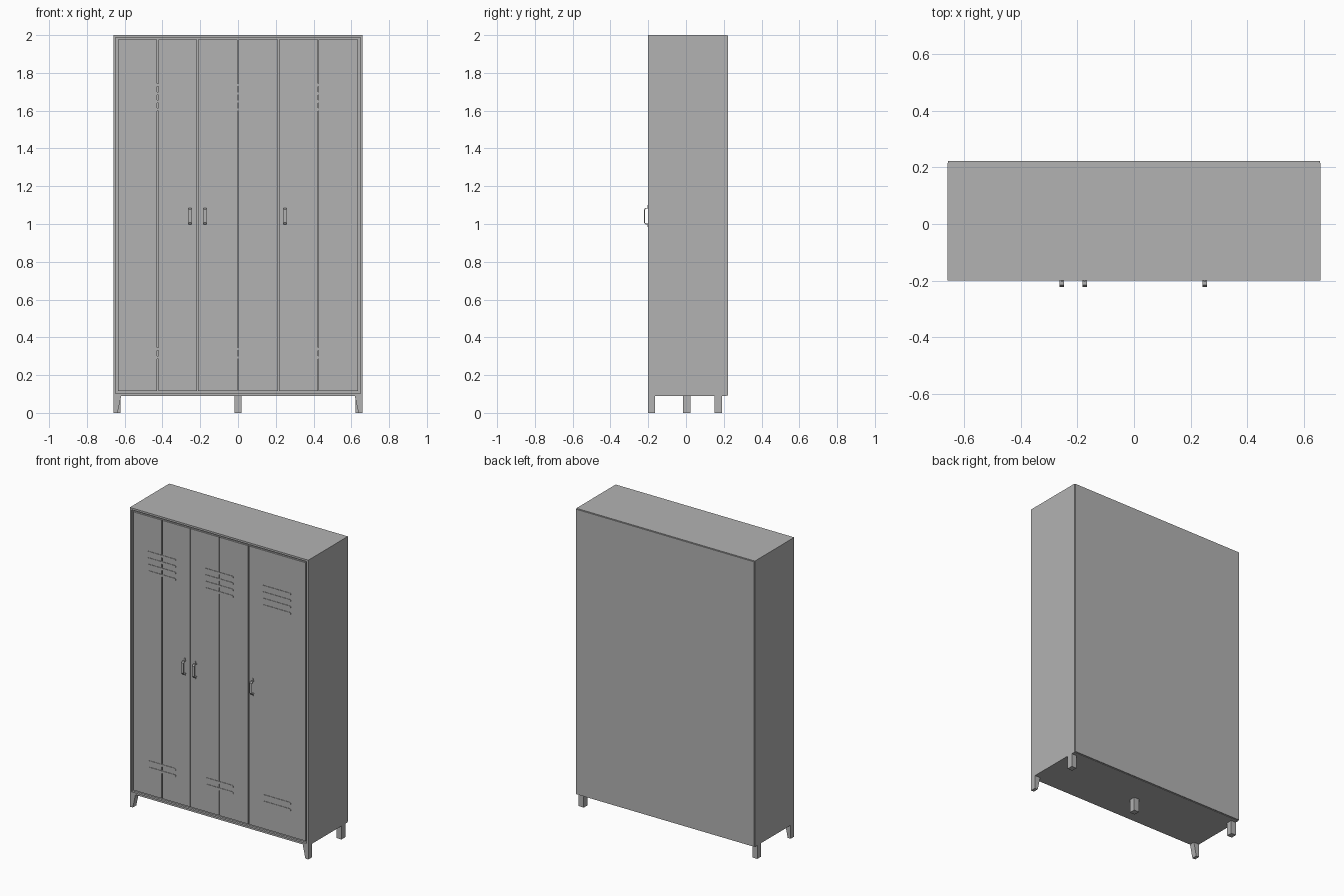
import bpy, bmesh, math

old = bpy.data.objects.get("Cube")
if old:
    bpy.data.objects.remove(old, do_unlink=True)

grey = bpy.data.materials.new("painted_grey_metal")
grey.use_nodes = True
COLOUR = (0.45, 0.45, 0.45, 1)
grey.diffuse_color = COLOUR
grey.node_tree.nodes["Principled BSDF"].inputs["Base Color"].default_value = COLOUR


def finish(name, bm):
    bmesh.ops.recalc_face_normals(bm, faces=bm.faces)
    mesh = bpy.data.meshes.new(name)
    bm.to_mesh(mesh)
    bm.free()
    mesh.materials.append(grey)
    ob = bpy.data.objects.new(name, mesh)
    bpy.context.collection.objects.link(ob)
    return ob


def add_box(bm, x0, x1, y0, y1, z0, z1):
    verts = bmesh.ops.create_cube(bm, size=1)["verts"]
    for v in verts:
        v.co = (x0 if v.co.x < 0 else x1, y0 if v.co.y < 0 else y1, z0 if v.co.z < 0 else z1)
    return verts


def box(name, *bounds):
    bm = bmesh.new()
    add_box(bm, *bounds)
    return finish(name, bm)


def add_prism(bm, points, offset):
    """Extrude a closed outline of 3D points along offset."""
    face = bm.faces.new([bm.verts.new(p) for p in points])
    ext = bmesh.ops.extrude_face_region(bm, geom=[face])["geom"]
    bmesh.ops.translate(bm, vec=offset, verts=[v for v in ext if isinstance(v, bmesh.types.BMVert)])


# Cabinet shell with a recessed front opening
bm = bmesh.new()
add_box(bm, -0.66, 0.66, -0.2, 0.215, 0.09, 2.0)
front = min(bm.faces, key=lambda f: f.calc_center_median().y)
bmesh.ops.inset_individual(bm, faces=[front], thickness=0.018)
ext = bmesh.ops.extrude_discrete_faces(bm, faces=[front])["faces"]
bmesh.ops.translate(bm, vec=(0, 0.015, 0), verts=ext[0].verts)
finish("cabinet_shell", bm)

# Back panel
box("back_panel", -0.657, 0.657, 0.214, 0.222, 0.093, 1.997)

# Door leaves separated by narrow seams
EDGES = [-0.636, -0.425, -0.215, 0.0, 0.215, 0.425, 0.636]
DOOR_Y = -0.197
for i, (a, b) in enumerate(zip(EDGES, EDGES[1:])):
    left = 0 if i == 0 else 0.003
    right = 0 if i == 5 else 0.003
    if i == 4:
        right = 0.0005
    if i == 5:
        left = 0.0005
    box(f"door_leaf_{i + 1}", a + left, b - right, DOOR_Y, -0.184, 0.116, 1.976)

# Rounded vent louvres, four above and two below on each door
for name, cx in (("right", -0.425), ("centre", 0.0), ("left", 0.425)):
    bm = bmesh.new()
    for cz in (1.735, 1.692, 1.649, 1.606, 0.337, 0.294):
        r, half = 0.008, 0.097
        outline = []
        for side, start in ((1, -90), (-1, 90)):
            for k in range(7):
                t = math.radians(start + k * 30)
                outline.append((cx + side * half + r * math.cos(t), -0.185, cz + r * math.sin(t)))
        add_prism(bm, outline, (0, -0.015, 0))
    finish(f"vents_{name}", bm)

# Bracket handles with thin mounting tabs
for i, cx in enumerate((-0.255, -0.175, 0.25)):
    bm = bmesh.new()
    w = 0.008
    outer = [(-0.196, 0.998), (-0.215, 0.998), (-0.222, 1.008), (-0.222, 1.076), (-0.215, 1.086), (-0.196, 1.086)]
    inner = [(-0.196, 1.082), (-0.213, 1.082), (-0.218, 1.074), (-0.218, 1.010), (-0.213, 1.002), (-0.196, 1.002)]
    add_prism(bm, [(cx - w, y, z) for y, z in outer + inner], (2 * w, 0, 0))
    for z0, z1 in ((0.985, 1.0), (1.084, 1.1)):
        add_box(bm, cx - 0.004, cx + 0.004, -0.203, -0.196, z0, z1)
    finish(f"handle_{i + 1}", bm)

# Feet: tapered in front, straight at the back and in the middle
for name, s in (("left", 1), ("right", -1)):
    xa, xb = sorted((s * 0.66, s * 0.618))
    bm = bmesh.new()
    for v in add_box(bm, xa, xb, -0.2, -0.163, 0.0, 0.092):
        if v.co.z < 0.01 and abs(v.co.x) < 0.64:
            v.co.x = s * 0.638
    finish(f"front_foot_{name}", bm)
    xa, xb = sorted((s * 0.66, s * 0.623))
    box(f"back_foot_{name}", xa, xb, 0.15, 0.19, 0.0, 0.092)
box("middle_foot", -0.019, 0.019, -0.016, 0.025, 0.0, 0.092)
